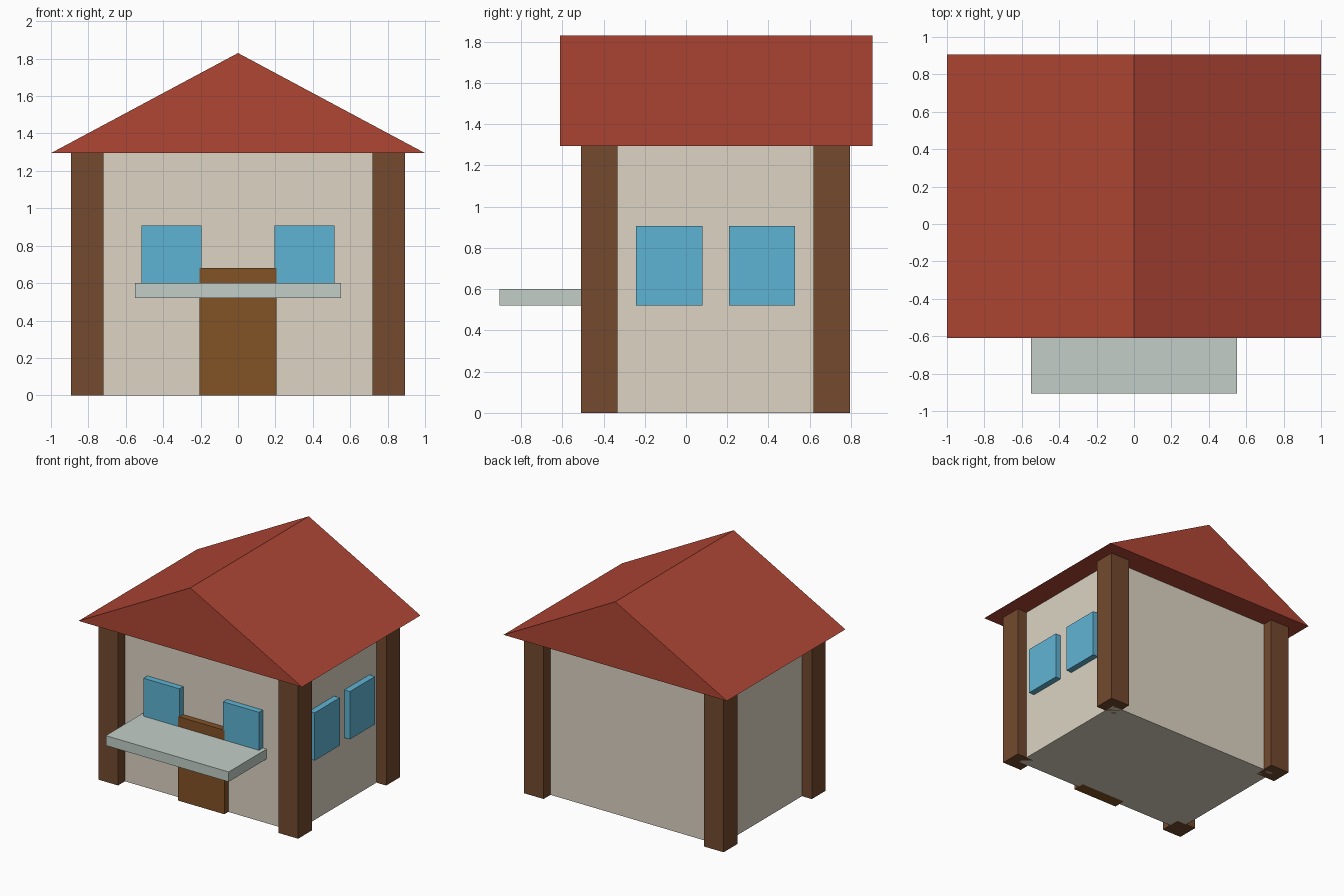
import bpy, bmesh

if "Cube" in bpy.data.objects:
    bpy.data.objects.remove(bpy.data.objects["Cube"])


def material(name, rgb):
    # rgb is given as seen (sRGB), stored as linear
    lin = [(c / 255 / 12.92 if c < 11 else ((c / 255 + 0.055) / 1.055) ** 2.4) for c in rgb]
    mat = bpy.data.materials.new(name)
    mat.diffuse_color = (*lin, 1)
    mat.use_nodes = True
    mat.node_tree.nodes["Principled BSDF"].inputs["Base Color"].default_value = mat.diffuse_color
    return mat


def finish(name, bm, mat):
    bmesh.ops.recalc_face_normals(bm, faces=bm.faces)
    mesh = bpy.data.meshes.new(name)
    bm.to_mesh(mesh)
    bm.free()
    mesh.materials.append(mat)
    obj = bpy.data.objects.new(name, mesh)
    bpy.context.collection.objects.link(obj)
    return obj


def box(name, x, y, z, mat):
    # Box given by its (min, max) range on each axis
    bm = bmesh.new()
    bmesh.ops.create_cube(bm, size=1)
    for v in bm.verts:
        v.co = [r[0] if c < 0 else r[1] for c, r in zip(v.co, (x, y, z))]
    return finish(name, bm, mat)


plaster = material("plaster", (220, 212, 195))
timber = material("timber", (115, 74, 46))
door_wood = material("door_wood", (130, 82, 38))
glass = material("glass", (95, 180, 212))
tile = material("roof_tile", (175, 70, 52))
stone = material("pale_stone", (194, 206, 198))

EAVE, RIDGE = 1.295, 1.83
WALL_X, WALL_FRONT, WALL_BACK = 0.806, -0.42, 0.707

# Walls
box("walls", (-WALL_X, WALL_X), (WALL_FRONT, WALL_BACK), (0, EAVE), plaster)

# Corner posts, centred on the wall corners
h = 0.088
for side, x in (("left", -WALL_X), ("right", WALL_X)):
    for end, y in (("front", WALL_FRONT), ("back", WALL_BACK)):
        box(f"{end}_{side}_post", (x - h, x + h), (y - h, y + h), (0, EAVE), timber)

# Gable roof: triangular profile extruded along y
bm = bmesh.new()
gable = bm.faces.new([bm.verts.new((x, -0.61, z)) for x, z in ((-1, EAVE), (1, EAVE), (0, RIDGE))])
ext = bmesh.ops.extrude_face_region(bm, geom=[gable], use_keep_orig=True)
bmesh.ops.translate(bm, vec=(0, 1.515, 0),
                    verts=[g for g in ext["geom"] if isinstance(g, bmesh.types.BMVert)])
finish("roof", bm, tile)

# Door and the slab in front of it
d = 0.05
box("door", (-0.207, 0.207), (WALL_FRONT - d, WALL_FRONT + d), (0, 0.68), door_wood)
box("awning_slab", (-0.55, 0.55), (-0.905, WALL_FRONT), (0.52, 0.60), stone)

# Windows: two on the front, two on the right side
for side, x in (("left", (-0.517, -0.196)), ("right", (0.196, 0.517))):
    box(f"front_{side}_window", x, (WALL_FRONT - d, WALL_FRONT + d), (0.52, 0.907), glass)
for end, y in (("front", (-0.242, 0.079)), ("back", (0.208, 0.529))):
    box(f"side_{end}_window", (WALL_X - d, WALL_X + d), y, (0.52, 0.907), glass)
